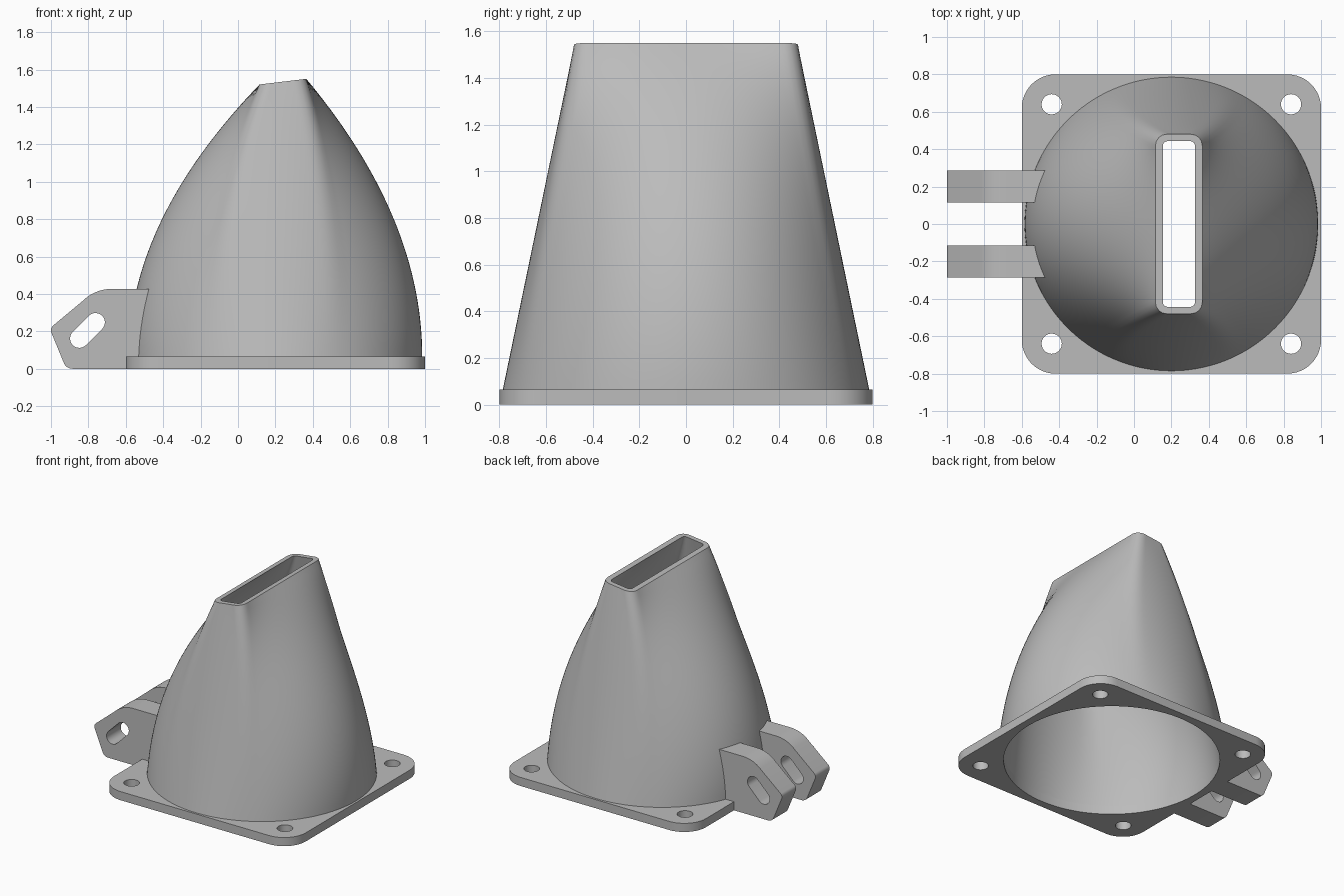
import bpy, bmesh, math
from math import cos, sin, pi, radians, sqrt

cube = bpy.data.objects.get("Cube")
if cube:
    bpy.data.objects.remove(cube, do_unlink=True)

grey = bpy.data.materials.new("light grey")
grey.use_nodes = True
grey.diffuse_color = (0.5, 0.5, 0.5, 1)
grey.node_tree.nodes["Principled BSDF"].inputs["Base Color"].default_value = (0.5, 0.5, 0.5, 1)

CX = 0.2          # centre of the flange and of the round opening
PLATE_H = 0.065


def finish(bm, name):
    bmesh.ops.recalc_face_normals(bm, faces=bm.faces)
    mesh = bpy.data.meshes.new(name)
    bm.to_mesh(mesh)
    bm.free()
    mesh.materials.append(grey)
    ob = bpy.data.objects.new(name, mesh)
    bpy.context.collection.objects.link(ob)
    bpy.ops.object.select_all(action="DESELECT")
    ob.select_set(True)
    bpy.context.view_layer.objects.active = ob
    bpy.ops.object.shade_smooth_by_angle(angle=radians(30))
    return ob


def arc(cx, cy, r, start, end, n):
    return [(cx + r * cos(radians(start + (end - start) * i / n)),
             cy + r * sin(radians(start + (end - start) * i / n))) for i in range(n + 1)]


def circle(cx, cy, r, n):
    return arc(cx, cy, r, 0, 360, n)[:-1]


def prism(name, loops, place, low, high):
    """Solid between two levels from an outline loop and hole loops."""
    bm = bmesh.new()
    caps = ([], [])
    for loop in loops:
        rings = [[bm.verts.new(place(u, v, w)) for u, v in loop] for w in (low, high)]
        for i in range(len(loop)):
            j = (i + 1) % len(loop)
            bm.faces.new((rings[0][i], rings[0][j], rings[1][j], rings[1][i]))
            for cap, ring in zip(caps, rings):
                cap.append(bm.edges.get((ring[i], ring[j])))
    for cap in caps:
        bmesh.ops.triangle_fill(bm, use_beauty=True, edges=cap)
    return finish(bm, name)


# Flange plate with large opening and four bolt holes
HALF, CORNER, BOLT = 0.8, 0.18, 0.64
outline = []
for k, (sx, sy) in enumerate([(1, 1), (-1, 1), (-1, -1), (1, -1)]):
    outline += arc(CX + sx * (HALF - CORNER), sy * (HALF - CORNER), CORNER, 90 * k, 90 * k + 90, 12)
holes = [circle(CX + sx * BOLT, sy * BOLT, 0.054, 32) for sx in (-1, 1) for sy in (-1, 1)]
prism("flange_plate", [outline, circle(CX, 0, 0.743, 144)] + holes,
      lambda u, v, w: (u, v, w), 0, PLATE_H)


# Hollow transition from the round opening to the slanted slot
def slot_point(a, hx, hy, r):
    """First quadrant of a rounded rectangle, its corner spread over 60 to 70 degrees."""
    if a <= 60:
        return hx, (hy - r) * a / 60
    if a >= 70:
        return (hx - r) * (90 - a) / 20, hy
    b = radians((a - 60) * 9)
    return hx - r + r * cos(b), hy - r + r * sin(b)


def skin(bm, radius, hx, hy, r, steps=36, around=144):
    rings = []
    for s in range(steps + 1):
        t = s / steps
        ring = []
        for k in range(around):
            ang = 2 * pi * k / around
            c, d = cos(ang), sin(ang)
            px, py = slot_point(math.degrees(math.atan2(abs(d), abs(c))), hx, hy, r)
            x1 = 0.24 + math.copysign(px, c)
            y1 = math.copysign(py, d)
            x0, y0 = CX + radius * c, radius * d
            z1 = 1.535 + 0.12 * (x1 - 0.24)
            ring.append(bm.verts.new((x0 + (x1 - x0) * t * t, y0 + (y1 - y0) * t,
                                      PLATE_H + (z1 - PLATE_H) * t)))
        rings.append(ring)
    for a, b in zip(rings, rings[1:]):
        join(bm, a, b)
    return rings


def join(bm, a, b):
    for i in range(len(a)):
        j = (i + 1) % len(a)
        bm.faces.new((a[i], a[j], b[j], b[i]))


bm = bmesh.new()
outer = skin(bm, 0.785, 0.125, 0.48, 0.06)
inner = skin(bm, 0.743, 0.086, 0.443, 0.025)
join(bm, outer[-1], inner[-1])
join(bm, outer[0], inner[0])
finish(bm, "transition_duct")

# Pair of slotted hinge lugs, their inner ends following the duct wall
WALL = 9          # marker coordinate for points that lie in the duct wall
lug = [(-0.6, 0), (-0.6, PLATE_H), (WALL, PLATE_H), (WALL, 0.25), (WALL, 0.427)]
lug += arc(-0.675, 0.207, 0.22, 90, 135, 10)
lug += arc(-0.965, 0.205, 0.035, 135, 207, 6)
lug += arc(-0.885, 0.05, 0.05, 207, 270, 6)
slot = arc(-0.762, 0.248, 0.05, -45, 135, 14) + arc(-0.848, 0.162, 0.05, 135, 315, 14)


def place_lug(u, v, w):
    if u == WALL:
        t = (v - PLATE_H) / 1.45
        u = CX - sqrt(0.765 ** 2 - w * w) + 0.7 * t * t
    return u, w, v


for name, side in (("left", 1), ("right", -1)):
    prism("hinge_lug_" + ("back" if side > 0 else "front"), [lug, slot], place_lug,
          side * 0.115, side * 0.285)
